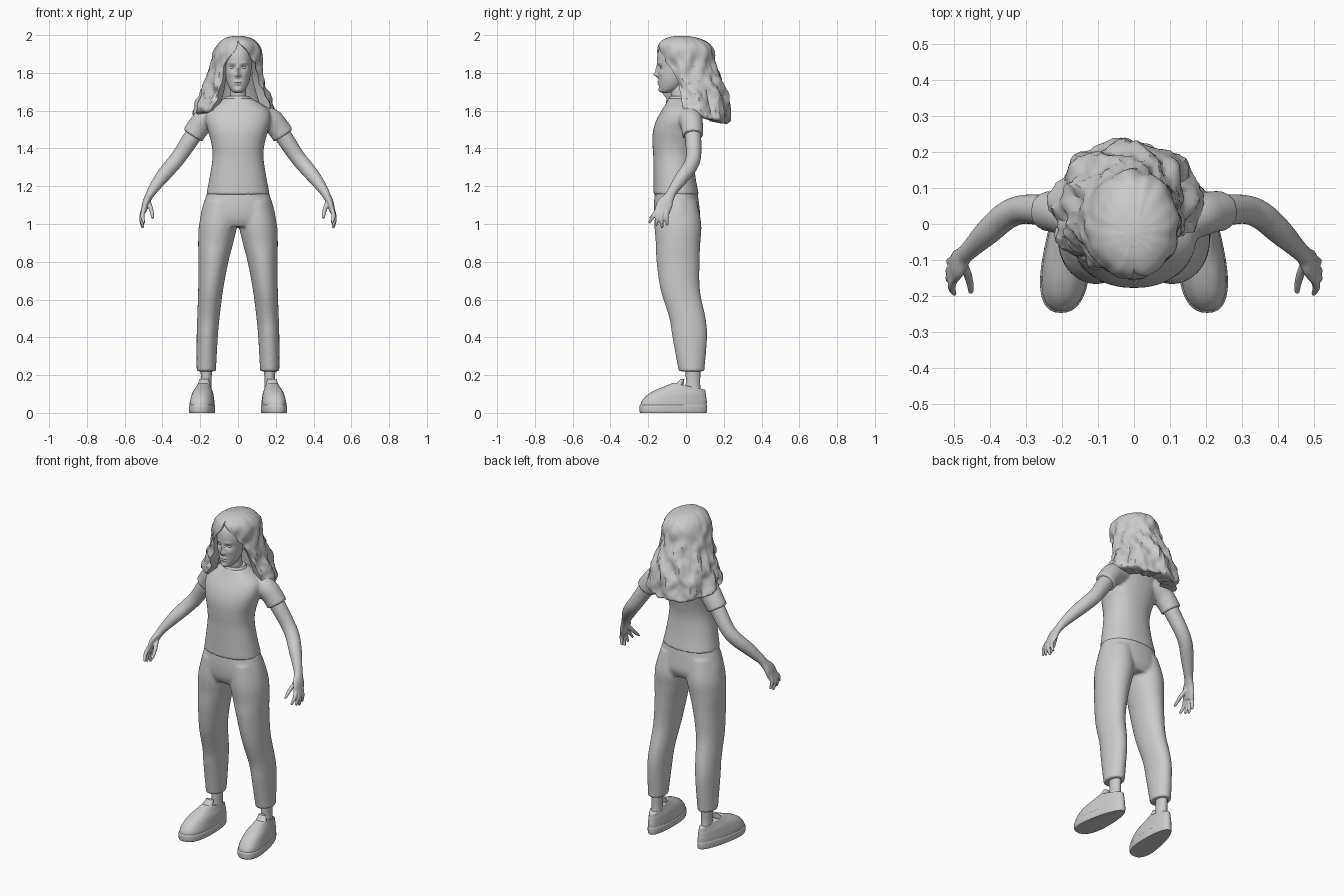
import bpy, bmesh, math
from mathutils import Vector, noise

grey = bpy.data.materials.new("light_grey")
grey.diffuse_color = (0.6, 0.6, 0.6, 1)


def spline(keys, steps):
    """Catmull-Rom interpolation of tuples."""
    out = []
    for i in range(len(keys) - 1):
        a, b, c, d = (keys[max(0, min(len(keys) - 1, i + k))] for k in (-1, 0, 1, 2))
        for s in range(steps):
            t = s / steps
            out.append([0.5 * (2 * q + (r - p) * t + (2 * p - 5 * q + 4 * r - w) * t * t
                               + (3 * q - p - 3 * r + w) * t ** 3) for p, q, r, w in zip(a, b, c, d)])
    return out + [list(keys[-1])]


def skin(bm, rings):
    """Join point rings into a closed skin with end caps."""
    vs = [[bm.verts.new(p) for p in r] for r in rings]
    n = len(vs[0])
    for a, b in zip(vs, vs[1:]):
        for i in range(n):
            bm.faces.new((a[i], a[(i + 1) % n], b[(i + 1) % n], b[i]))
    bm.faces.new(vs[0][::-1])
    bm.faces.new(vs[-1])


def loft(bm, keys, n=24, steps=5, power=2.0, flat=True, side=1):
    """Loft ellipses (x, y, z, rx, ry); flat rings stay level, others follow the path."""
    keys = spline(keys, steps)
    rings = []
    for i, (x, y, z, rx, ry) in enumerate(keys):
        u, v = Vector((1, 0, 0)), Vector((0, 1, 0))
        if not flat:
            a, b = keys[max(i - 1, 0)], keys[min(i + 1, len(keys) - 1)]
            t = (Vector(b[:3]) - Vector(a[:3])).normalized()
            v = (v - t * v.dot(t)).normalized()
            u = v.cross(t)
        ring = []
        for k in range(n):
            c, s = math.cos(math.tau * k / n), math.sin(math.tau * k / n)
            p = Vector((x, y, z)) + u * rx * math.copysign(abs(c) ** (2 / power), c) \
                + v * ry * math.copysign(abs(s) ** (2 / power), s)
            ring.append((p.x * side, p.y, p.z))
        rings.append(ring)
    skin(bm, rings)


def finish(bm, name, voxel=0, smooth=4, angle=40):
    """Make the object; a voxel size fuses overlapping pieces."""
    bmesh.ops.recalc_face_normals(bm, faces=bm.faces)
    me = bpy.data.meshes.new(name)
    bm.to_mesh(me)
    bm.free()
    me.materials.append(grey)
    ob = bpy.data.objects.new(name, me)
    bpy.context.collection.objects.link(ob)
    bpy.ops.object.select_all(action='DESELECT')
    ob.select_set(True)
    bpy.context.view_layer.objects.active = ob
    bpy.ops.object.shade_smooth_by_angle(angle=math.radians(angle))
    if voxel:
        m = ob.modifiers.new("fuse", 'REMESH')
        m.mode, m.voxel_size, m.use_smooth_shade = 'VOXEL', voxel, True
        m = ob.modifiers.new("soften", 'SMOOTH')
        m.factor, m.iterations = 0.5, smooth
    return ob


# Shirt: torso and two sleeves, fused
bm = bmesh.new()
span = [(1.155, .168, -.172, .068), (1.25, .15, -.172, .05), (1.35, .135, -.173, .042), (1.42, .14, -.177, .05),
        (1.49, .158, -.175, .065), (1.55, .172, -.157, .075), (1.6, .165, -.13, .075), (1.635, .125, -.108, .062),
        (1.665, .072, -.092, .035)]
loft(bm, [(0, (a + b) / 2, z, rx, (b - a) / 2) for z, rx, a, b in span], n=40, power=2.25)
for s in (1, -1):
    loft(bm, [(.11, .01, 1.575, .06, .065), (.175, .025, 1.55, .062, .062), (.212, .033, 1.51, .06, .058),
              (.24, .036, 1.468, .06, .056)], flat=False, side=s)
finish(bm, "shirt", .008, 4)

# Trousers: hips and two legs, fused
bm = bmesh.new()
loft(bm, [(0, -.052, 1.175, .16, .112), (0, -.05, 1.1, .185, .12), (0, -.045, 1.03, .2, .12),
          (0, -.045, .985, .19, .10)], n=40, power=2.2)
for s in (1, -1):
    loft(bm, [(.09, -.05, 1.12, .085, .108), (.105, -.043, 1.0, .101, .124), (.118, -.042, .9, .093, .118),
              (.13, -.042, .8, .079, .114), (.145, -.03, .65, .066, .104), (.157, .008, .5, .059, .096),
              (.163, .02, .4, .056, .092), (.168, .029, .22, .051, .068)], n=32, side=s)
finish(bm, "trousers", .008, 5)

# Ankles
bm = bmesh.new()
for s in (1, -1):
    loft(bm, [(.17, .035, .08, .034, .046), (.168, .037, .16, .028, .038), (.168, .037, .26, .032, .042)], side=s)
finish(bm, "ankles")

# Shoes: sole and upper, widened and turned out toward the toe
def shoe(name, keys, tilt=0.0, power=2.4):
    bm = bmesh.new()
    for s in (1, -1):
        loft(bm, [(0, (a + b) / 2, z, rx, (b - a) / 2) for z, rx, a, b in keys], n=40, steps=3, power=power, side=s)
        for v in bm.verts:
            if v.tag:
                continue
            v.tag = True
            wide = v.co.x * (1 - .28 * (v.co.y + .07) / .18)
            lift = tilt * max(0, v.co.z - .07) * (.02 - v.co.y)
            v.co.x = wide + s * (.178 - .1 * v.co.y)
            v.co.z += lift
    finish(bm, name, angle=50)


shoe("shoe_sole", [(0, .061, -.243, .108), (.01, .064, -.246, .111), (.035, .064, -.246, .111), (.042, .06, -.242, .108)])
shoe("shoe_upper", [(.035, .061, -.242, .109), (.06, .06, -.236, .11), (.08, .057, -.215, .108), (.1, .053, -.17, .106),
                    (.12, .045, -.115, .103), (.135, .04, -.08, .102), (.14, .037, -.07, .099)], tilt=3.0)
bm = bmesh.new()
for s in (1, -1):
    loft(bm, [(.185, -.06, .11, .036, .03), (.182, -.035, .15, .032, .022), (.178, -.018, .18, .024, .009)], side=s)
finish(bm, "shoe_tongue")

# Arms with hands and fingers, fused
fingers = [[(.475, -.105, 1.12), (.458, -.15, 1.07), (.452, -.19, 1.03)],
           [(.492, -.14, 1.09), (.506, -.172, 1.045), (.497, -.195, 1.005)],
           [(.495, -.13, 1.09), (.512, -.15, 1.035), (.504, -.16, .99)],
           [(.498, -.118, 1.09), (.512, -.13, 1.03), (.504, -.126, .978)],
           [(.498, -.1, 1.09), (.51, -.104, 1.035), (.503, -.098, .992)]]
bm = bmesh.new()
for s in (1, -1):
    loft(bm, [(.195, .033, 1.53, .046, .044), (.25, .038, 1.45, .045, .043), (.31, .04, 1.36, .041, .04),
              (.355, .022, 1.305, .04, .039), (.405, -.022, 1.245, .036, .036), (.452, -.068, 1.18, .026, .027),
              (.472, -.088, 1.145, .021, .028), (.488, -.11, 1.11, .019, .042), (.5, -.127, 1.065, .014, .042)],
         flat=False, side=s)
    for f in fingers:
        loft(bm, [(*p, r, r) for p, r in zip(f, (.0125, .0115, .007))], n=12, flat=False, side=s)
finish(bm, "arms_and_hands", .0045, 3)

# Head with sculpted face; each bump is (x, z, width, height, push)
bm = bmesh.new()
face = [(1.694, -.108, .016, .016), (1.703, -.1, .032, .036), (1.725, -.085, .048, .057), (1.755, -.074, .06, .071),
        (1.79, -.066, .067, .082), (1.83, -.06, .072, .09), (1.88, -.058, .076, .095), (1.93, -.052, .07, .088),
        (1.97, -.045, .04, .055)]
loft(bm, [(0, y, z, rx, ry) for z, y, rx, ry in face], n=96, steps=8, power=2.1)
bumps = [(0, 1.79, .011, .012, .02), (0, 1.815, .008, .025, .012), (0, 1.753, .02, .005, .008),
         (0, 1.741, .017, .005, .007), (0, 1.747, .018, .0022, -.004), (0, 1.708, .018, .012, .008)]
for s in (1, -1):
    bumps += [(.03 * s, 1.829, .015, .011, -.012), (.013 * s, 1.786, .006, .006, .006),
              (.03 * s, 1.852, .02, .006, .005), (.042 * s, 1.795, .016, .016, .004)]
for v in bm.verts:
    if v.co.y < -.06:
        x, z = v.co.x, v.co.z
        for bx, bz, w, h, push in bumps:
            v.co.y -= push * math.exp(-((x - bx) / w) ** 2 - ((z - bz) / h) ** 2)
finish(bm, "head", angle=60)

# Eyes and ears
bm = bmesh.new()
for s in (1, -1):
    loft(bm, [(.03, -.127, 1.819, .004, .003), (.03, -.127, 1.823, .011, .0085), (.03, -.127, 1.828, .0135, .0105),
              (.03, -.127, 1.833, .011, .0085), (.03, -.127, 1.837, .004, .003)], n=20, side=s)
    loft(bm, [(.066, -.045, 1.785, .006, .007), (.072, -.04, 1.81, .009, .014), (.076, -.036, 1.835, .01, .018),
              (.072, -.036, 1.848, .004, .008)], n=16, side=s)
finish(bm, "eyes_and_ears")

# Neck and collar band
bm = bmesh.new()
loft(bm, [(0, -.03, 1.62, .055, .055), (0, -.032, 1.67, .045, .047), (0, -.038, 1.72, .042, .046),
          (0, -.045, 1.77, .045, .05)])
finish(bm, "neck")
bm = bmesh.new()
loft(bm, [(0, -.03, 1.645, .078, .066), (0, -.03, 1.668, .067, .06), (0, -.03, 1.677, .06, .055)], n=32)
finish(bm, "collar")

# Hair: thick open shell (z, cx, cy, rx, ry, gap at -x, gap at +x) with wavy locks
locks = [(1.995, 0, -.025, .025, .035, 0, 0), (1.985, 0, -.022, .065, .085, 0, 0), (1.96, 0, -.016, .1, .133, .02, .05),
         (1.92, 0, -.008, .125, .152, .12, .4), (1.85, -.01, .0, .136, .157, .48, .85),
         (1.78, -.015, .015, .15, .168, .5, 1.1), (1.7, -.017, .03, .178, .185, .5, 1.2),
         (1.64, -.017, .034, .203, .193, .55, 1.25), (1.585, -.017, .037, .217, .198, .65, 1.3),
         (1.57, -.017, .037, .2, .185, .7, 1.3)]
N = 80
rings = []
for z, cx, cy, rx, ry, gl, gr in spline(locks, 7):
    fall = max(0, min(1, (1.96 - z) / .25))
    outer, inner = [], []
    for i in range(N):
        a = gr + (math.tau - gl - gr) * i / (N - 1)
        end = min(1, 6 * min(i, N - 1 - i) / (N - 1))
        wave = .008 * fall * math.sin(9 * a + 2.2 * math.sin(z * 22))
        wave += .017 * noise.noise(Vector((math.sin(a) * 4, math.cos(a) * 4, z * 16))) * (.35 + .65 * fall)
        wave += .008 * noise.noise(Vector((math.sin(a) * 11, math.cos(a) * 11, z * 28))) * fall
        for lst, k, w in ((outer, .93 + .07 * end, wave), (inner, .56 + .1 * (1 - end), 0)):
            x, y = math.sin(a) * (rx * k + w), -math.cos(a) * (ry * k + w)
            drop = -.2 * y * max(0, min(1, (1.75 - z) / .15))
            ragged = .02 * noise.noise(Vector((a * 4, 3, 0))) * max(0, (1.65 - z) / .08)
            lst.append((cx + x, cy + y, z + drop + ragged))
    rings.append(outer + inner[::-1])
bm = bmesh.new()
skin(bm, rings)
caps = [f for f in bm.faces if len(f.verts) > 4]
for f in caps:                                   # bridge the crescent ends with quads
    vs = list(f.verts)
    start = vs.index(min(vs, key=lambda v: v.index if v.index >= 0 else 0))
    bm.faces.remove(f)
bm.verts.ensure_lookup_table()
for base in (0, len(bm.verts) - 2 * N):
    for i in range(N - 1):
        bm.faces.new([bm.verts[base + k] for k in (i, i + 1, 2 * N - 2 - i, 2 * N - 1 - i)])
bmesh.ops.remove_doubles(bm, verts=bm.verts, dist=.0005)
finish(bm, "hair", angle=30)

# Crown filling the top of the hair
bm = bmesh.new()
loft(bm, [(0, -.02, 1.93, .085, .11), (0, -.02, 1.965, .08, .1), (0, -.022, 1.985, .055, .07),
          (0, -.025, 1.996, .015, .02)], n=32)
finish(bm, "hair_crown")
